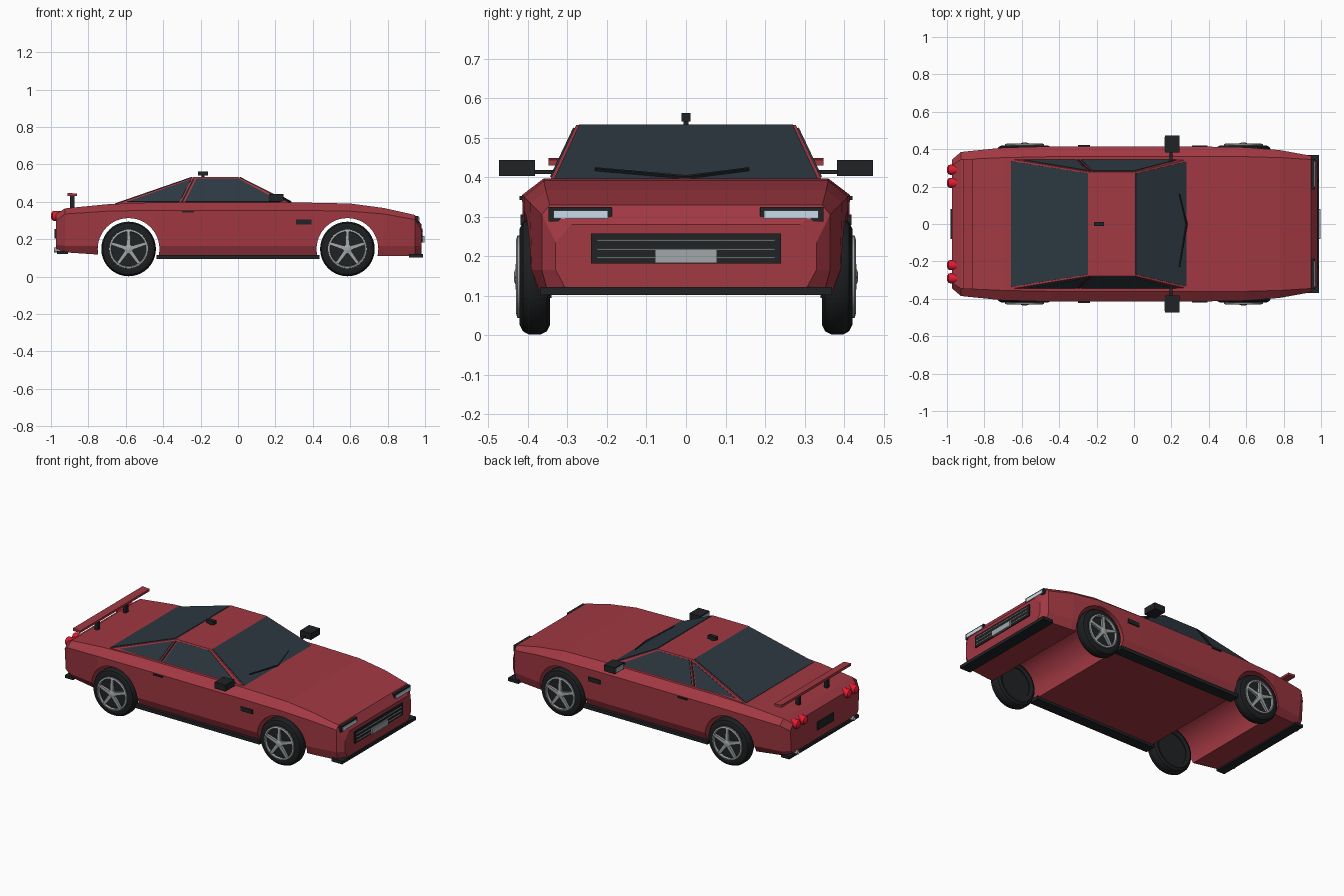
import bpy, bmesh
from math import sin, cos, pi, radians
from mathutils import Vector

if "Cube" in bpy.data.objects:
    bpy.data.objects.remove(bpy.data.objects["Cube"])


def material(name, col):
    m = bpy.data.materials.new(name)
    m.diffuse_color = (*col, 1)
    m.use_nodes = True
    m.node_tree.nodes["Principled BSDF"].inputs["Base Color"].default_value = m.diffuse_color
    return m


RED = material("paint", (0.36, 0.04, 0.055))
GLASS = material("glass", (0.025, 0.04, 0.052))
BLACK = material("trim", (0.014, 0.016, 0.018))
TYRE = material("rubber", (0.012, 0.013, 0.014))
SILVER = material("silver", (0.36, 0.39, 0.4))
LAMP = material("lamp", (0.6, 0.72, 0.82))
TAIL = material("tail_lamp", (0.75, 0.01, 0.03))


def make(name, verts, faces, mat, smooth=False):
    bm = bmesh.new()
    vs = [bm.verts.new(v) for v in verts]
    for f in faces:
        bm.faces.new([vs[i] for i in f])
    bmesh.ops.recalc_face_normals(bm, faces=bm.faces[:])
    me = bpy.data.meshes.new(name)
    bm.to_mesh(me)
    bm.free()
    ob = bpy.data.objects.new(name, me)
    bpy.context.collection.objects.link(ob)
    if mat:
        me.materials.append(mat)
    if smooth:
        bpy.ops.object.select_all(action='DESELECT')
        ob.select_set(True)
        bpy.context.view_layer.objects.active = ob
        bpy.ops.object.shade_smooth_by_angle(angle=radians(35))
    return ob


def loft(name, rings, mat, cap=True, loop=False, smooth=False):
    """Skin a list of closed rings with equal point counts."""
    n, m = len(rings[0]), len(rings)
    faces = [(i * n + j, i * n + (j + 1) % n, (i + 1) % m * n + (j + 1) % n, (i + 1) % m * n + j)
             for i in range(m if loop else m - 1) for j in range(n)]
    if cap and not loop:
        faces += [tuple(range(n)), tuple(range((m - 1) * n, m * n))]
    return make(name, [p for r in rings for p in r], faces, mat, smooth)


def box(name, x, y, z, mat):
    return loft(name, [[(a, y[0], z[0]), (a, y[1], z[0]), (a, y[1], z[1]), (a, y[0], z[1])] for a in x], mat)


def panel(name, pts, mat, t=0.004, flip=1):
    """Thin plate lying on a sloping face."""
    pts = [Vector(p) for p in pts]
    n = (pts[1] - pts[0]).cross(pts[2] - pts[0]).normalized() * t
    return loft(name, [[p - n for p in pts], [p + n for p in pts]], mat)


def lathe(name, prof, centre, axis, mat, seg=32, loop=False):
    """Revolve (radius, offset) points round a line parallel to x or y."""
    cx, cy, cz = centre
    rings = []
    for r, o in prof:
        ring = []
        for k in range(seg):
            u, v = r * cos(2 * pi * k / seg), r * sin(2 * pi * k / seg)
            ring.append((cx + u, cy + o, cz + v) if axis == 'y' else (cx + o, cy + u, cz + v))
        rings.append(ring)
    return loft(name, rings, mat, loop=loop, smooth=True)


# Body shell: x, then half section (y, z) from floor edge to deck edge
SECTIONS = [
    (-.972, [(.32, .15), (.335, .17), (.345, .30), (.315, .335)]),
    (-.925, [(.34, .13), (.365, .165), (.385, .335), (.345, .365)]),
    (-.70, [(.37, .115), (.40, .165), (.408, .35), (.355, .387)]),
    (-.45, [(.385, .11), (.41, .165), (.415, .355), (.36, .397)]),
    (.30, [(.385, .11), (.41, .165), (.415, .355), (.36, .397)]),
    (.60, [(.38, .11), (.405, .165), (.41, .35), (.36, .391)]),
    (.78, [(.37, .11), (.39, .165), (.395, .335), (.355, .367)]),
    (.945, [(.35, .11), (.365, .165), (.365, .305), (.345, .33)]),
    (.98, [(.30, .11), (.33, .165), (.33, .235), (.29, .28)]),
]
body = loft("body_shell", [[(x, y, z) for y, z in h] + [(x, -y, z) for y, z in reversed(h)]
                           for x, h in SECTIONS], RED)

# Wheel arches cut right across the body
WX, WZ = .585, .148
for x in (-WX, WX):
    cutter = lathe("arch_cutter", [(.165, -.6), (.165, .6)], (x, 0, WZ), 'y', RED, 48)
    cutter.hide_render = True
    mod = body.modifiers.new("arch", 'BOOLEAN')
    mod.operation, mod.solver, mod.object = 'DIFFERENCE', 'EXACT', cutter
    bpy.context.view_layer.objects.active = body
    bpy.ops.object.modifier_apply(modifier=mod.name)
    bpy.data.objects.remove(cutter)

# Cabin
Z0, Z1, YB, YT = .385, .532, .348, .278
XF, XR, TF, TR = .295, -.665, .005, -.24
loft("cabin", [[(XR, -YB, Z0), (XF, -YB, Z0), (XF, YB, Z0), (XR, YB, Z0)],
               [(TR, -YT, Z1), (TF, -YT, Z1), (TF, YT, Z1), (TR, YT, Z1)]], RED)


def screen(name, xb, xt):
    rows = []
    for z, hw in ((.388, .336), (.530, .270)):
        x = xb + (xt - xb) * (z - Z0) / (Z1 - Z0)
        rows.append((x, z, hw))
    (a, za, ha), (b, zb, hb) = rows
    panel(name, [(a, -ha, za), (a, ha, za), (b, hb, zb), (b, -hb, zb)], GLASS)


screen("windscreen", XF, TF)
screen("rear_window", XR, TR)


def side_point(x, z, s):
    return (x, s * (YB + (YT - YB) * (z - Z0) / (Z1 - Z0)), z)


for s in (-1, 1):
    for name, pts, mat in (
            ("door_window", [(-.283, .4), (.228, .4), (0, .524), (-.222, .524)], GLASS),
            ("quarter_window", [(-.59, .4), (-.312, .4), (-.25, .520)], GLASS),
            ("pillar_trim", [(-.303, .4), (-.293, .4), (-.231, .524), (-.24, .524)], BLACK)):
        panel(name, [side_point(x, z, s) for x, z in pts], mat)

    # Wipers lying on the windscreen
    L = .16 if s > 0 else .23
    panel("wiper", [(.285, 0, .398), (.279, 0, .402), (.242, s * L, .422), (.245, s * L, .419)], BLACK, .004)

    # Mirrors
    box("mirror_arm", (.19, .205), sorted((s * .32, s * .39)), (.408, .418), BLACK)
    box("mirror", (.167, .243), sorted((s * .382, s * .473)), (.403, .443), BLACK)
    box("mirror_glass", (.164, .168), sorted((s * .39, s * .465)), (.409, .437), SILVER)

    # Side trim
    box("sill", (-.435, .435), sorted((s * .34, s * .408)), (.094, .116), BLACK)
    box("side_vent", (.31, .392), sorted((s * .40, s * .419)), (.279, .305), BLACK)
    box("door_handle", (-.30, -.235), sorted((s * .40, s * .422)), (.342, .352), BLACK)

    # Headlamps
    box("headlamp_housing", (.92, .966), sorted((s * .187, s * .348)), (.288, .325), BLACK)
    box("headlamp", (.96, .970), sorted((s * .197, s * .336)), (.296, .316), LAMP)

    # Tail lamps and exhaust
    for y in (.22, .29):
        lathe("tail_lamp", [(.027, .04), (.027, -.012), (.023, -.021), (.013, -.027), (.004, -.028)],
              (-.972, s * y, .325), 'x', TAIL, 20)
    lathe("exhaust", [(.013, .07), (.013, -.012), (.009, -.012), (.009, .03)],
          (-.972, s * .28, .142), 'x', SILVER, 16)

    # Spoiler post
    box("spoiler_post", (-.897, -.875), sorted((s * .13, s * .152)), (.36, .435), BLACK)

    # Wheels
    for x in (-WX, WX):
        c = (x, 0, WZ)
        lathe("tyre", [(r, s * y) for r, y in ((.10, .352), (.122, .344), (.138, .352), (.146, .368),
              (.146, .398), (.138, .413), (.122, .421), (.10, .418))], c, 'y', TYRE, 40, loop=True)
        lathe("wheel_dish", [(r, s * y) for r, y in ((.103, .356), (.085, .385), (.02, .385),
              (.02, .408), (.085, .408), (.103, .416))], c, 'y', BLACK)
        lathe("rim_ring", [(r, s * y) for r, y in ((.104, .41), (.104, .427), (.094, .430), (.090, .41))],
              c, 'y', SILVER, 40, loop=True)
        lathe("hub", [(r, s * y) for r, y in ((.024, .405), (.024, .430), (.012, .435))], c, 'y', SILVER, 20)
        for k in range(5):
            a = pi / 2 + 2 * pi * k / 5
            d, n = Vector((cos(a), 0, sin(a))), Vector((-sin(a), 0, cos(a)))
            rings = []
            for r, w, y in ((.012, .011, .432), (.095, .008, .428)):
                o = Vector(c) + d * r
                rings.append([o + n * e + Vector((0, s * f, 0))
                              for e, f in ((-w, .406), (w, .406), (w, y), (-w, y))])
            loft("wheel_spoke", rings, SILVER)

# Spoiler wing
loft("spoiler_wing", [[(-.912, y, .432), (-.862, y, .430), (-.862, y, .444), (-.912, y, .448)]
                      for y in (-.348, .348)], RED)

# Bumper lips
box("front_lip", (.915, .988), (-.37, .37), (.102, .122), BLACK)
box("rear_lip", (-.968, -.91), (-.35, .35), (.12, .137), BLACK)

# Grille with bars and blank plates
box("grille", (.97, .986), (-.24, .24), (.182, .258), BLACK)
for z in (.196, .218, .240):
    box("grille_bar", (.98, .990), (-.225, .225), (z - .002, z + .002), SILVER)
box("front_plate", (.98, .997), (-.079, .079), (.183, .217), SILVER)
box("rear_plate", (-.980, -.965), (-.08, .08), (.205, .255), BLACK)

# Roof aerial
box("roof_aerial", (-.215, -.16), (-.012, .012), (.541, .562), BLACK)
box("aerial_foot", (-.195, -.18), (-.006, .006), (.528, .545), BLACK)
